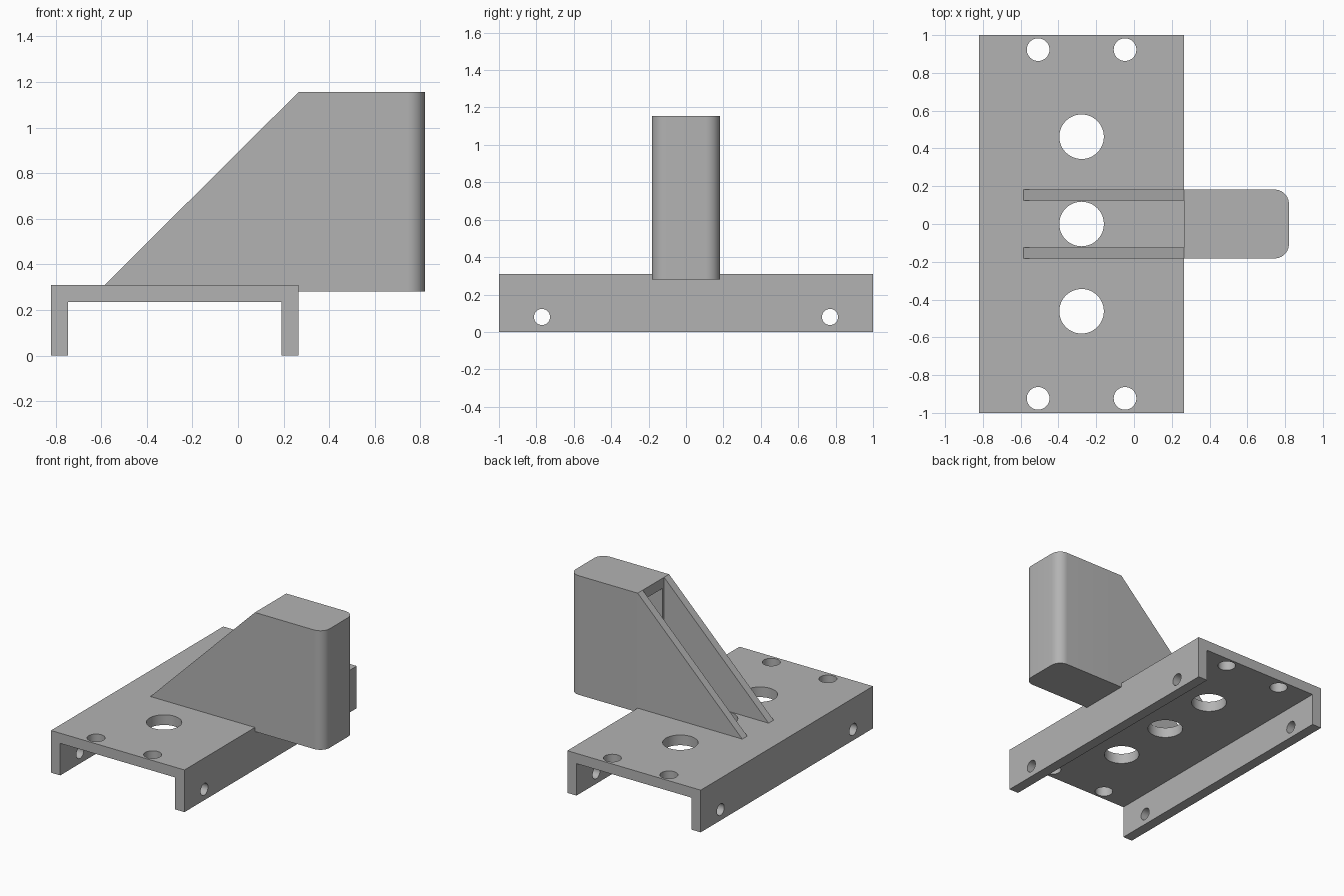
import bpy
import bmesh
from math import radians
from mathutils import Matrix, Vector

old = bpy.data.objects.get("Cube")
if old:
    bpy.data.objects.remove(old, do_unlink=True)

grey = bpy.data.materials.new("plain grey")
grey.use_nodes = True
GREY = (0.45, 0.45, 0.45, 1)
grey.diffuse_color = GREY
grey.node_tree.nodes["Principled BSDF"].inputs["Base Color"].default_value = GREY

# Shared dimensions
LEFT, RIGHT, DECK, WALL = -0.82, 0.265, 0.31, 0.075
TOP, UNDER, NOSE, HALF = 1.155, 0.28, 0.82, 0.182


def finish(name, bm):
    bmesh.ops.recalc_face_normals(bm, faces=bm.faces)
    mesh = bpy.data.meshes.new(name)
    bm.to_mesh(mesh)
    bm.free()
    mesh.materials.append(grey)
    obj = bpy.data.objects.new(name, mesh)
    bpy.context.collection.objects.link(obj)
    return obj


def prism(name, profile, y0, y1):
    """Extrude an x-z profile along y."""
    bm = bmesh.new()
    face = bm.faces.new([bm.verts.new((x, y0, z)) for x, z in profile])
    ext = bmesh.ops.extrude_face_region(bm, geom=[face])["geom"]
    moved = [v for v in ext if isinstance(v, bmesh.types.BMVert)]
    bmesh.ops.translate(bm, verts=moved, vec=(0, y1 - y0, 0))
    return finish(name, bm)


def box(name, x0, x1, half, z0, z1):
    return prism(name, [(x0, z0), (x1, z0), (x1, z1), (x0, z1)], -half, half)


def drill(name, centre, radius, depth, axis="Z"):
    bm = bmesh.new()
    turn = Matrix.Rotation(radians(90), 4, "Y") if axis == "X" else Matrix()
    bmesh.ops.create_cone(bm, cap_ends=True, segments=48, radius1=radius,
                          radius2=radius, depth=depth,
                          matrix=Matrix.Translation(Vector(centre)) @ turn)
    return finish(name, bm)


def activate(obj):
    bpy.ops.object.select_all(action="DESELECT")
    obj.select_set(True)
    bpy.context.view_layer.objects.active = obj


def cut(target, cutter):
    cutter.hide_render = True
    mod = target.modifiers.new("cut", "BOOLEAN")
    mod.operation, mod.solver, mod.object = "DIFFERENCE", "EXACT", cutter
    activate(target)
    bpy.ops.object.modifier_apply(modifier=mod.name)
    bpy.data.objects.remove(cutter, do_unlink=True)


# Channel base, open at both ends
channel = prism("channel_base", [
    (LEFT, 0), (LEFT + WALL, 0), (LEFT + WALL, DECK - WALL),
    (RIGHT - WALL, DECK - WALL), (RIGHT - WALL, 0), (RIGHT, 0),
    (RIGHT, DECK), (LEFT, DECK)], -1, 1)

# Large centre holes and small corner holes in the deck
mid = (LEFT + RIGHT) / 2
for y in (-0.462, 0, 0.462):
    cut(channel, drill("deck_hole", (mid, y, DECK), 0.118, 0.4))
for y in (-0.923, 0.923):
    for dx in (-0.23, 0.23):
        cut(channel, drill("corner_hole", (mid + dx, y, DECK), 0.06, 0.4))

# Cross holes through both flanges
for y in (-0.77, 0.77):
    cut(channel, drill("flange_hole", (mid, y, 0.08), 0.043, 2, "X"))

# Hollow tower with two rounded outer corners, open towards the deck
tower = box("tower_housing", RIGHT, NOSE, HALF, UNDER, TOP)
bm = bmesh.new()
bm.from_mesh(tower.data)
corners = [e for e in bm.edges
           if all(v.co.x > NOSE - 0.01 for v in e.verts)
           and abs(e.verts[0].co.z - e.verts[1].co.z) > 0.1]
bmesh.ops.bevel(bm, geom=corners, offset=WALL, segments=10,
                profile=0.5, affect="EDGES")
bm.to_mesh(tower.data)
bm.free()
cut(tower, box("cavity", RIGHT - 0.1, NOSE - WALL, HALF - WALL,
               UNDER + WALL, TOP - WALL))

# Sloping side ribs
slope = [(-0.585, DECK), (RIGHT, DECK), (RIGHT, TOP)]
for side, sign in (("left", 1), ("right", -1)):
    prism("rib_" + ("back" if sign > 0 else "front"), slope,
          sign * (HALF - 0.058), sign * HALF)

# Smooth rounded faces, keep hard edges
for obj in (channel, tower):
    activate(obj)
    bpy.ops.object.shade_smooth_by_angle(angle=radians(30))
